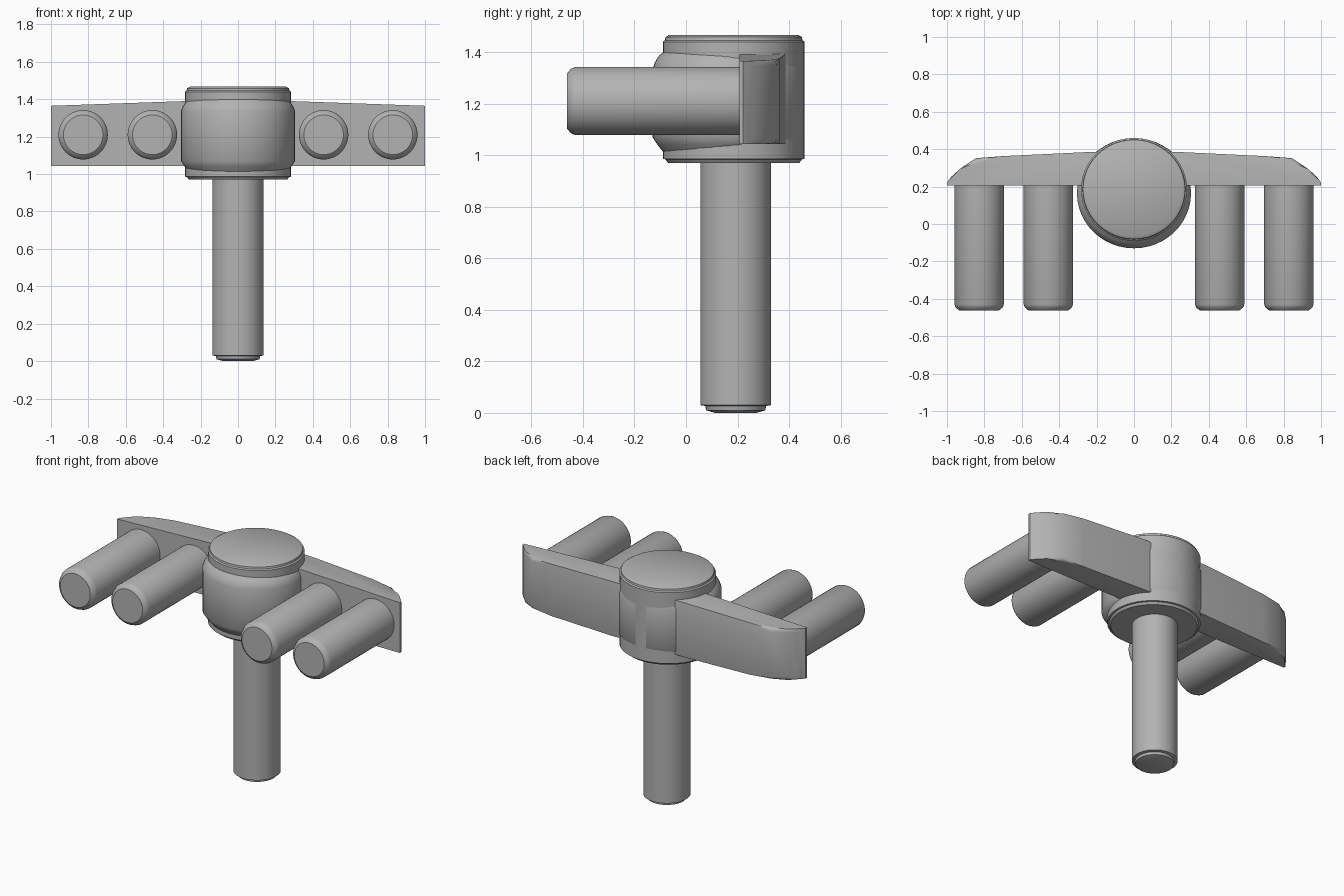
import bpy, bmesh, math
from mathutils import Matrix

cube = bpy.data.objects.get("Cube")
if cube:
    bpy.data.objects.remove(cube, do_unlink=True)

grey = bpy.data.materials.new("plain grey")
grey.use_nodes = True
colour = (0.45, 0.45, 0.45, 1)
grey.diffuse_color = colour
grey.node_tree.nodes["Principled BSDF"].inputs["Base Color"].default_value = colour


def finish(name, bm, angle=35):
    bmesh.ops.recalc_face_normals(bm, faces=bm.faces)
    mesh = bpy.data.meshes.new(name)
    bm.to_mesh(mesh)
    bm.free()
    mesh.materials.append(grey)
    obj = bpy.data.objects.new(name, mesh)
    bpy.context.collection.objects.link(obj)
    bpy.ops.object.select_all(action="DESELECT")
    obj.select_set(True)
    bpy.context.view_layer.objects.active = obj
    bpy.ops.object.shade_smooth_by_angle(angle=math.radians(angle))
    return obj


def lathe(name, profile, matrix, sides=48):
    """Turn a (radius, height) profile around z, cap both ends, then place it."""
    bm = bmesh.new()
    rings = []
    for r, h in profile:
        rings.append([bm.verts.new((r * math.cos(math.tau * i / sides),
                                    r * math.sin(math.tau * i / sides), h))
                      for i in range(sides)])
    for a, b in zip(rings, rings[1:]):
        for i in range(sides):
            j = (i + 1) % sides
            bm.faces.new((a[i], a[j], b[j], b[i]))
    bm.faces.new(rings[0][::-1])
    bm.faces.new(rings[-1])
    bm.transform(matrix)
    return finish(name, bm)


def place(x, y, z=0, sx=1, sy=1):
    return Matrix.Translation((x, y, z)) @ Matrix.Diagonal((sx, sy, 1, 1))


# Upright stem with a stepped foot
lathe("stem", [(0.08, 0), (0.115, 0.01), (0.118, 0.027), (0.137, 0.03),
               (0.137, 1.0)], place(0, 0.193))

# Round head with thin stepped rims
lathe("head", [(0.255, 0.97), (0.265, 0.984), (0.275, 0.986), (0.275, 1.44),
               (0.267, 1.446), (0.265, 1.458), (0.25, 1.467)],
      place(0, 0.185, sx=1.03))

# Swollen collar pushed toward the front of the head
lathe("head_bulge", [(0.26, 1.01), (0.285, 1.04), (0.305, 1.07), (0.305, 1.335),
                     (0.296, 1.36), (0.28, 1.385), (0.25, 1.41)],
      place(0, 0.165, sy=0.967))

# Side arms: tapered plan outline, rounded at the back of the tip
outline = [(0.1, 0.207), (1.0, 0.207), (1.0, 0.222), (0.975, 0.255),
           (0.93, 0.295), (0.845, 0.352), (0.7, 0.363), (0.24, 0.385), (0.1, 0.39)]
for side, label in ((1, "left"), (-1, "right")):
    bm = bmesh.new()
    low = [bm.verts.new((side * x, y, 1.043)) for x, y in outline]
    high = [bm.verts.new((side * x, y, 1.40 - 0.035 * x)) for x, y in outline]
    bm.faces.new(low)
    bm.faces.new(high)
    for i in range(len(outline)):
        j = (i + 1) % len(outline)
        bm.faces.new((low[i], low[j], high[j], high[i]))
    # Soften the long back edges
    edges = [e for e in bm.edges
             if all(v.co.y > 0.25 for v in e.verts)
             and abs(e.verts[0].co.z - e.verts[1].co.z) < 0.1]
    bmesh.ops.bevel(bm, geom=edges, offset=0.02, segments=2,
                    affect="EDGES", profile=0.5)
    finish(label + "_arm", bm)

    # Two pegs on each arm, pointing forward
    for x, spot in ((0.458, "inner"), (0.828, "outer")):
        turn = Matrix.Rotation(math.pi / 2, 4, "X")
        lathe(f"{label}_{spot}_peg",
              [(0.132, -0.03), (0.132, 0.64), (0.125, 0.657), (0.106, 0.672)],
              Matrix.Translation((side * x, 0.21, 1.21)) @ turn)
